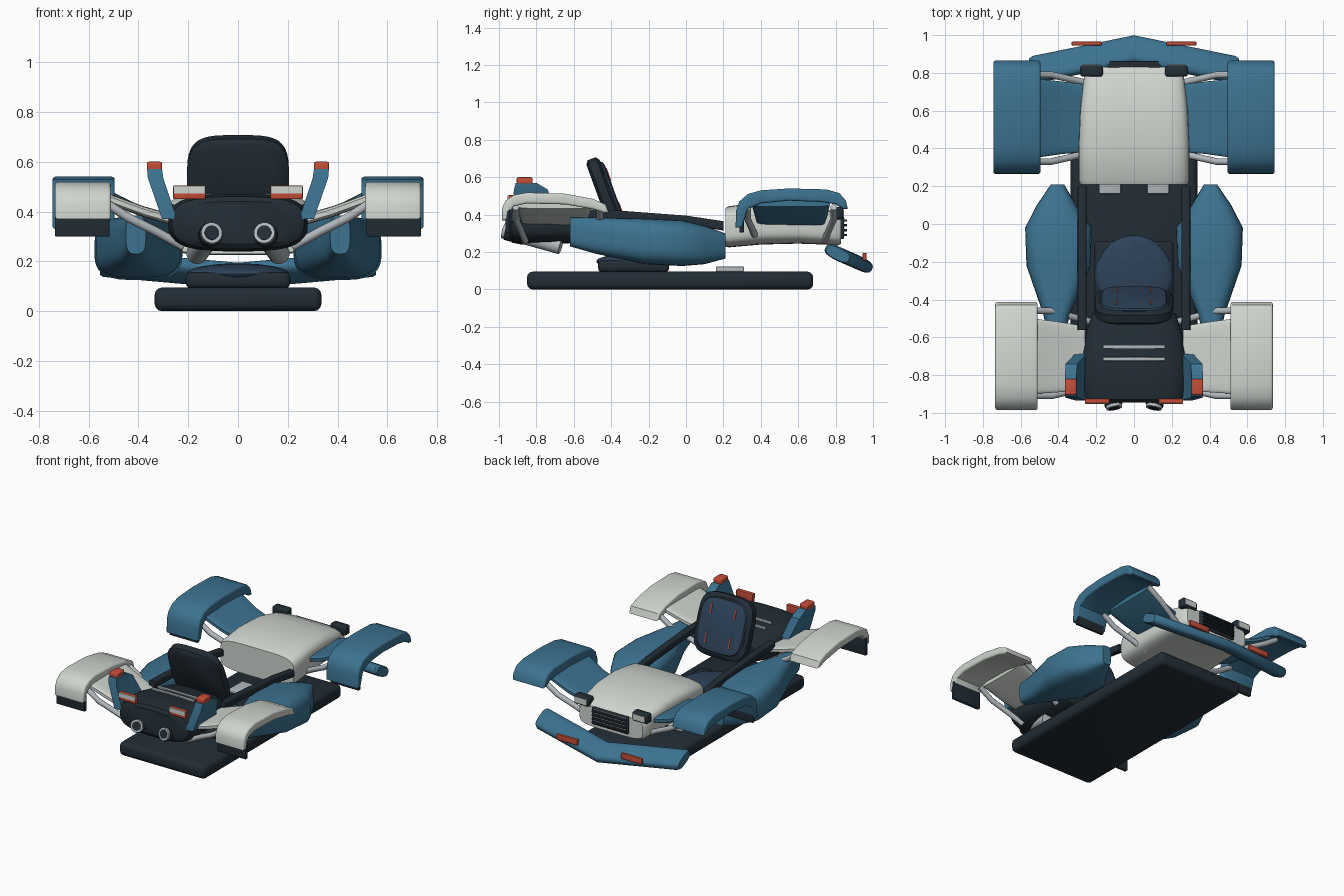
import bpy, bmesh, math
from mathutils import Vector, Matrix

cube = bpy.data.objects.get("Cube")
if cube:
    bpy.data.objects.remove(cube)


def material(name, *rgb):
    m = bpy.data.materials.new(name)
    m.use_nodes = True
    m.diffuse_color = (*rgb, 1)
    bsdf = next(n for n in m.node_tree.nodes if n.type == 'BSDF_PRINCIPLED')
    bsdf.inputs["Base Color"].default_value = (*rgb, 1)
    bsdf.inputs["Roughness"].default_value = 0.6
    return m


BLUE = material("blue paint", .045, .17, .28)
DARK = material("dark charcoal", .016, .026, .036)
WHITE = material("off white paint", .62, .66, .62)
NAVY = material("navy fabric", .026, .055, .10)
RED = material("signal red", .56, .075, .04)
STEEL = material("pale steel", .45, .49, .52)


def finish(name, bm, mat, mirror=False, matrix=None):
    """Turn a bmesh into a shaded object, optionally mirrored across x."""
    if matrix:
        bm.transform(matrix)
    bmesh.ops.recalc_face_normals(bm, faces=bm.faces[:])
    me = bpy.data.meshes.new(name)
    bm.to_mesh(me)
    bm.free()
    me.materials.append(mat)
    ob = bpy.data.objects.new(name, me)
    bpy.context.collection.objects.link(ob)
    bpy.ops.object.select_all(action='DESELECT')
    ob.select_set(True)
    bpy.context.view_layer.objects.active = ob
    bpy.ops.object.shade_smooth_by_angle(angle=math.radians(35))
    if mirror:
        ob.modifiers.new("mirror", 'MIRROR')
    return ob


def box(name, mat, x, y, z, bevel=0.0, mirror=False, matrix=None):
    bm = bmesh.new()
    bmesh.ops.create_cube(bm, size=1)
    for v in bm.verts:
        v.co = [a + (c + .5) * (b - a) for c, (a, b) in zip(v.co, (x, y, z))]
    if bevel:
        bmesh.ops.bevel(bm, geom=bm.edges[:], offset=bevel, segments=3,
                        profile=.5, affect='EDGES')
    return finish(name, bm, mat, mirror, matrix)


def skin(name, mat, rings, mirror=False, matrix=None):
    """Bridge a row of equal rings and cap both ends."""
    bm = bmesh.new()
    rows = [[bm.verts.new(p) for p in ring] for ring in rings]
    n = len(rows[0])
    for a, b in zip(rows, rows[1:]):
        for i in range(n):
            j = (i + 1) % n
            bm.faces.new((a[i], a[j], b[j], b[i]))
    bm.faces.new(rows[0])
    bm.faces.new(rows[-1])
    return finish(name, bm, mat, mirror, matrix)


def rounded(n, power):
    """Unit superellipse outline."""
    pts = []
    for i in range(n):
        t = 2 * math.pi * (i + .5) / n
        c, s = math.cos(t), math.sin(t)
        pts.append((math.copysign(abs(c) ** (2 / power), c),
                    math.copysign(abs(s) ** (2 / power), s)))
    return pts


def loft(name, mat, stations, power=3, n=32, mirror=False, matrix=None):
    """Stations along y: (y, x centre, half width, z low, z high)."""
    rings = [[(xc + hw * u, y, (lo + hi) / 2 + (hi - lo) / 2 * v)
              for u, v in rounded(n, power)] for y, xc, hw, lo, hi in stations]
    return skin(name, mat, rings, mirror, matrix)


def tube(name, mat, points, r, mirror=True):
    pts = [Vector(p) for p in points]
    rings = []
    for i, p in enumerate(pts):
        d = pts[min(i + 1, len(pts) - 1)] - pts[max(i - 1, 0)]
        q = d.to_track_quat('Z', 'Y')
        rings.append([p + q @ Vector((r * u, r * v, 0)) for u, v in rounded(16, 2)])
    return skin(name, mat, rings, mirror)


def profile(name, mat, outline, x0, x1, bevel):
    """Side outline (y, z) extruded across x with softened edges."""
    bm = bmesh.new()
    face = bm.faces.new([bm.verts.new((x0, y, z)) for y, z in outline])
    res = bmesh.ops.extrude_face_region(bm, geom=[face])
    new = [g for g in res["geom"] if isinstance(g, bmesh.types.BMVert)]
    bmesh.ops.translate(bm, verts=new, vec=(x1 - x0, 0, 0))
    rim = [e for e in bm.edges if abs(e.verts[0].co.x - e.verts[1].co.x) < 1e-5]
    bmesh.ops.bevel(bm, geom=rim, offset=bevel, segments=3, profile=.5,
                    affect='EDGES', clamp_overlap=True)
    return finish(name, bm, mat, True)


# Floor, pedals and seat
box("floor_slab", DARK, (-.335, .335), (-.85, .68), (0, .095), .03)
box("pedals", STEEL, (.07, .185), (.16, .31), (.095, .122), .006, True)
box("seat_base", DARK, (-.21, .21), (-.47, -.09), (.09, .158), .025)
bm = bmesh.new()
bmesh.ops.create_uvsphere(bm, u_segments=32, v_segments=16, radius=1)
finish("seat_cushion", bm, NAVY, matrix=Matrix.Translation((0, -.27, .15))
       @ Matrix.Diagonal((.205, .21, .042, 1)))
lean = Matrix.Translation((0, -.36, .31)) @ Matrix.Rotation(math.radians(20), 4, 'X')
loft("seat_back", DARK, [(-.04, 0, .18, .02, .395), (-.025, 0, .205, 0, .415),
     (.02, 0, .205, 0, .415), (.035, 0, .185, .02, .395)], 4, 40, matrix=lean)
loft("seat_pad", NAVY, [(.03, 0, .178, .028, .387), (.045, 0, .17, .035, .38),
     (.052, 0, .14, .06, .355)], 4, 40, matrix=lean)
for z in (.08, .27):
    box("seat_stitch", RED, (.088, .096), (.048, .056), (z, z + .07), 0, True, lean)

# Side pods and cockpit rails
loft("side_pod", BLUE, [(-.62, .41, .04, .23, .385), (-.48, .41, .07, .19, .385),
     (-.22, .40, .17, .135, .38), (-.02, .40, .177, .125, .37),
     (.10, .41, .105, .135, .34), (.21, .405, .035, .165, .30)], 3.2, mirror=True)
loft("cockpit_rail", DARK, [(-.56, .275, .023, .375, .43), (-.4, .275, .023, .375, .425),
     (0, .275, .023, .345, .395), (.2, .275, .023, .315, .365)], 5, 20, mirror=True)

# Hood with grille and lamps
loft("hood", WHITE, [(.21, 0, .285, .23, .435), (.23, 0, .293, .225, .445),
     (.4, 0, .293, .24, .468), (.6, 0, .285, .245, .465), (.74, 0, .27, .24, .435),
     (.81, 0, .26, .235, .405), (.83, 0, .245, .245, .39)], 4.5, 48)
box("grille", DARK, (-.14, .14), (.82, .845), (.27, .39), .006)
for i in range(4):
    z = .285 + .026 * i
    box("grille_bar", DARK, (-.13, .13), (.84, .862), (z, z + .012), .003)
    box("grille_gap", STEEL, (-.13, .13), (.84, .848), (z + .015, z + .02))
box("head_lamp", DARK, (.165, .285), (.78, .84), (.375, .44), .014, True)
box("head_lamp_lens", WHITE, (.18, .27), (.836, .844), (.387, .428), 0, True)

# V-shaped bumper, a tilted rounded bar
rings = []
tilt = Matrix.Rotation(math.radians(-27), 3, 'X')
for x, y, z, k in ((-.555, .812, .19, .85), (-.54, .815, .19, 1), (0, .925, .142, 1),
                   (.54, .815, .19, 1), (.555, .812, .19, .85)):
    rings.append([Vector((x, y, z)) + tilt @ Vector((0, .078 * k * u, .036 * k * v))
                  for u, v in rounded(24, 2.8)])
skin("bumper", BLUE, rings)
box("bumper_light", RED, (.17, .33), (.945, .965), (.155, .195), .004, True)

# Fenders as arched shells, with mudflaps
profile("front_fender", BLUE,
        [(.265, .33), (.268, .42), (.285, .47), (.33, .51), (.4, .53), (.55, .54),
         (.75, .535), (.82, .515), (.855, .475), (.865, .43), (.84, .43), (.8, .455),
         (.72, .468), (.55, .475), (.4, .46), (.33, .43), (.30, .33)],
        .495, .745, .012)
profile("rear_fender", WHITE,
        [(-.985, .37), (-.985, .43), (-.965, .475), (-.92, .505), (-.85, .518),
         (-.65, .512), (-.5, .485), (-.43, .455), (-.412, .41), (-.44, .41), (-.5, .43),
         (-.65, .455), (-.85, .46), (-.92, .445), (-.945, .41), (-.95, .37)],
        .51, .735, .012)
box("front_mudflap", DARK, (.515, .735), (.285, .31), (.305, .45), .005, True)
box("rear_mudflap", DARK, (.515, .735), (-.965, -.94), (.30, .43), .005, True)


def bridge(name, mat, ends):
    """Curved web from body to fender; ends hold (x, y low, y high, z)."""
    rings = []
    for x, lo, hi, z in ends:
        rings.append([(x, (lo + hi) / 2 + (hi - lo) / 2 * u, z + .022 * v)
                      for u, v in rounded(24, 5)])
    skin(name, mat, rings, True)


bridge("front_bridge", BLUE, [(.26, .38, .74, .36), (.38, .37, .755, .395), (.52, .35, .77, .465)])
bridge("rear_bridge", WHITE, [(.26, -.88, -.54, .365), (.38, -.89, -.52, .40), (.53, -.90, -.50, .455)])

# Support arms
for y, inner in ((.79, .74), (.33, .38), (-.91, -.86), (-.46, -.52)):
    tube("support_arm", STEEL, [(.22, inner, .26), (.33, (y + inner) / 2, .32),
         (.44, y, .375), (.54, y, .44)], .018)

# Tail cover with vents, lights, fins
loft("tail_cover", DARK, [(-.945, 0, .24, .27, .44), (-.93, 0, .265, .25, .46),
     (-.88, 0, .28, .24, .47), (-.72, 0, .28, .24, .462), (-.58, 0, .255, .25, .435),
     (-.47, 0, .22, .27, .41)], 3, 40)
for y, z in ((-.715, .457), (-.65, .444)):
    box("tail_vent", STEEL, (-.165, .165), (y - .01, y + .01), (z, z + .013), .003)
box("tail_light", RED, (.13, .26), (-.95, -.925), (.45, .505), .004, True)
box("tail_light_lens", WHITE, (.132, .258), (-.954, -.948), (.472, .503), 0, True)
fin = [[(x, y, z) for x, y in ((x0, y0), (x1, y0), (x1, y1), (x0, y1))]
       for x0, x1, y0, y1, z in ((.245, .305, -.935, -.68, .37), (.30, .362, -.92, -.74, .535),
                                 (.305, .365, -.91, -.80, .57))]
skin("tail_fin", BLUE, fin, True)
box("fin_light", RED, (.305, .366), (-.905, -.82), (.563, .6), .008, True)

# Exhaust pipes
back, tip = Vector((.165, -.67, .23)), Vector((.105, -.975, .315))
at = back.lerp
tube("exhaust_pipe", STEEL, [back, tip], .043)
tube("exhaust_band", DARK, [at(tip, .84), at(tip, .95)], .048)
tube("exhaust_bore", DARK, [at(tip, .99), at(tip, 1.01)], .03)
